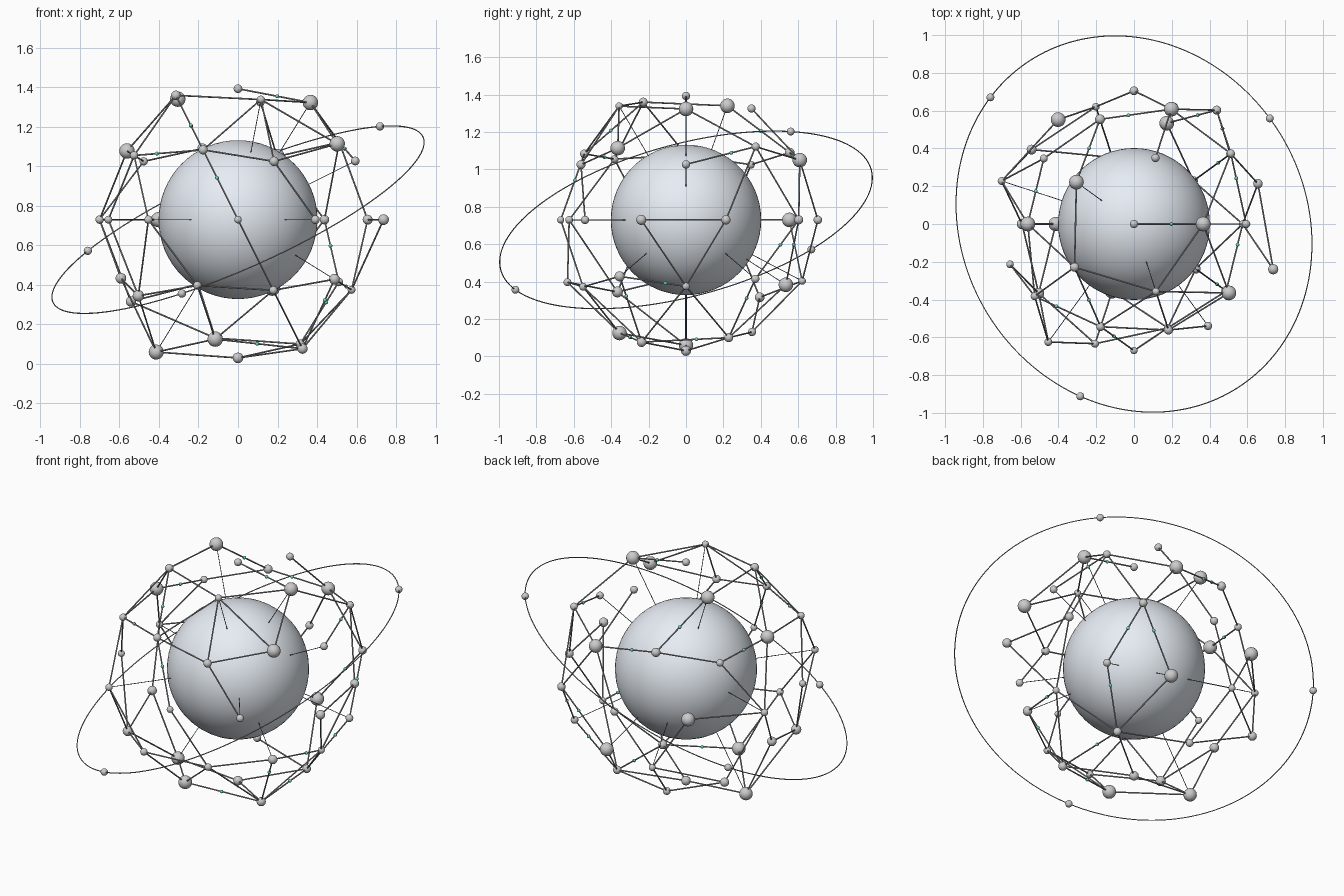
import bpy, math
from mathutils import Vector

if "Cube" in bpy.data.objects:
    bpy.data.objects.remove(bpy.data.objects["Cube"])

C = Vector((0, 0, 0.73))
CORE_R = 0.402


def paint(name, r, g, b):
    m = bpy.data.materials.new(name)
    m.diffuse_color = (r, g, b, 1)
    m.use_nodes = True
    m.node_tree.nodes["Principled BSDF"].inputs["Base Color"].default_value = m.diffuse_color
    return m


pale = paint("pale_blue_grey", 0.80, 0.85, 0.91)
silver = paint("silver", 0.83, 0.83, 0.84)
steel = paint("dark_steel", 0.36, 0.36, 0.38)
navy = paint("dark_blue", 0.10, 0.11, 0.24)
teal = paint("teal", 0.15, 0.72, 0.55)


def ball(name, loc, r, mat, seg=20):
    bpy.ops.mesh.primitive_uv_sphere_add(segments=seg, ring_count=seg // 2, radius=r, location=loc)
    ob = bpy.context.object
    ob.name = name
    ob.data.materials.append(mat)
    bpy.ops.object.shade_smooth()


def rod(name, a, b, r, mat):
    d = b - a
    bpy.ops.mesh.primitive_cylinder_add(vertices=8, radius=r, depth=d.length, location=(a + b) / 2,
                                        rotation=d.to_track_quat('Z', 'Y').to_euler())
    ob = bpy.context.object
    ob.name = name
    ob.data.materials.append(mat)
    bpy.ops.object.shade_smooth_by_angle()


# Node rings of the shell: letter, height on unit sphere, start angle, step, radii, node sizes (1/1000)
rings = [
    ("T", 1.0, 0, 72, [.663], [22]),
    ("A", .8507, -72, 72, [.715, .697, .70, .717, .74], [20, 39, 22, 39, 24]),
    ("U", .5257, -36, 72, [.73, .745, .685, .661, .672], [39, 22, 26, 39, 23]),
    ("V", .4472, -72, 72, [.66, .664, .715, .66, .727], [24, 22, 39, 21, 21]),
    ("E", 0.0, -90, 36, [.67, .667, .775, .69, .745, .705, .683, .737, .69, .772],
     [19, 22, 27, 25, 24, 23, 39, 21, 20, 21]),
    ("L", -.4472, -36, 72, [.675, .705, .73, .663, .745], [27, 22, 20, 27, 21]),
    ("M", -.5257, -72, 72, [.68, .676, .66, .788, .733], [21, 20, 39, 26, 29]),
    ("P", -.8507, -36, 72, [.768, .74, .705, .788, .711], [26, 24, 22, 38, 39]),
    ("B", -1.0, 0, 72, [.70], [27]),
]
node = {}
for letter, h, start, step, radii, sizes in rings:
    flat = math.sqrt(max(0, 1 - h * h))
    for i, (r, s) in enumerate(zip(radii, sizes)):
        az = math.radians(start + step * i)
        p = C + r * Vector((flat * math.cos(az), flat * math.sin(az), h))
        node[letter + str(i)] = p
        ball("shell_node", p, s / 1000, silver)

# Core globe
ball("core_globe", C, CORE_R, pale, 64)

# Struts: each node with the neighbours it is joined to
joins = {
    "T0": "A1",
    "A0": "A1 A4 V0 U4 U0", "A1": "U0 U1", "A2": "V2", "A3": "A4 U2", "A4": "V4 U4 U3",
    "U0": "V0", "U1": "V1 V2 E3 E4", "U2": "V2 V3", "U3": "V3 V4 E7", "U4": "V0 V4 E0",
    "V0": "E1", "V2": "E4 E5", "V3": "E7", "V4": "E8 E9",
    "E0": "M0", "E2": "E3 M1", "E3": "M1", "E4": "L1 M2", "E5": "L2", "E6": "E7 L2",
    "E7": "L3 M3", "E8": "M4", "E9": "L4 M4",
    "L0": "M0 M1 P0", "L1": "P1", "L2": "M3 P2", "L3": "M4 P3", "L4": "M0 M4 P4",
    "M0": "P0 P4", "M1": "P0 P1", "M2": "P1", "M3": "P2", "M4": "P3",
    "P0": "P1 P4 B0", "P1": "P2 B0", "P3": "P4 B0",
}
for k, ends in joins.items():
    for e in ends.split():
        rod("strut", node[k], node[e], 0.0042, steel)

# Thin spokes from nodes to the globe
for k in ("A0", "A1", "A3", "V1", "E1", "E7", "E9", "L0", "L1", "L2", "M2", "P3"):
    d = (node[k] - C).normalized()
    rod("spoke", C + d * (CORE_R - 0.01), node[k], 0.002, navy)

# Small teal beads riding on struts
beads = {"T0A1": .54, "A4U4": .55, "U4E0": .4, "V4U4": .33, "A3U2": .54, "U2V2": .4, "U3V3": .5,
         "V1U1": .65, "E4L1": .42, "E4M2": .38, "L0M1": .69, "L0P0": .3, "L1P1": .33,
         "P0P1": .63, "P4P0": .48}
for k, t in beads.items():
    ball("bead", node[k[:2]].lerp(node[k[2:]], t), 0.010, teal, 12)

# Tilted orbit ring with three satellites
n = Vector((-.396, -.24, .887)).normalized()
bpy.ops.mesh.primitive_torus_add(major_radius=1.026, minor_radius=0.003, major_segments=160, minor_segments=6,
                                 location=C, rotation=n.to_track_quat('Z', 'Y').to_euler())
bpy.context.object.name = "orbit_ring"
bpy.context.object.data.materials.append(steel)
bpy.ops.object.shade_smooth()
for x, y in ((.72, .56), (-.763, .673), (-.286, -.917)):
    d = Vector((x, y, -(n.x * x + n.y * y) / n.z)).normalized()
    ball("satellite", C + d * 1.026, 0.021, silver)
